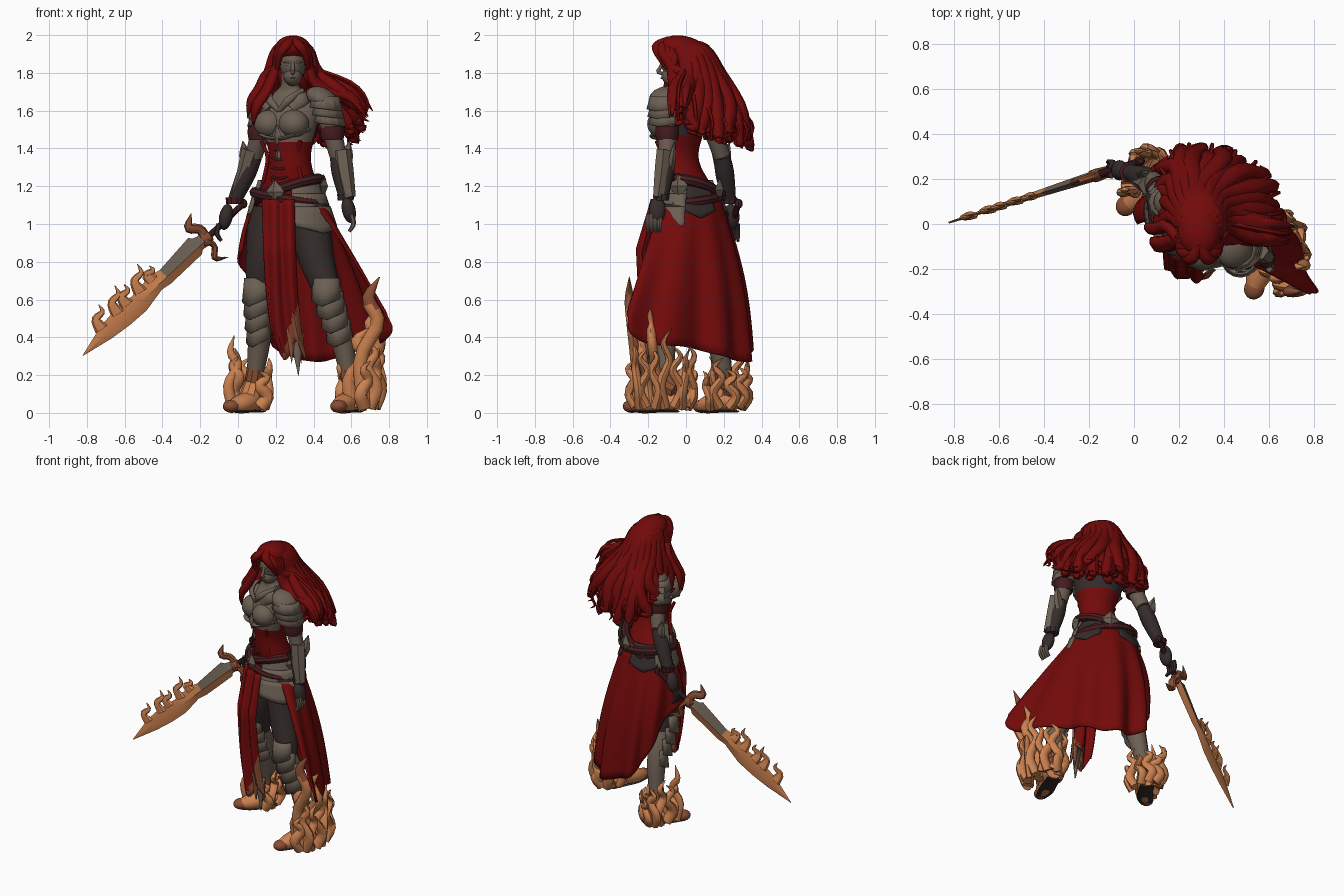
import bpy, bmesh, math, random
from mathutils import Vector as V, Matrix, Euler

random.seed(4)
if "Cube" in bpy.data.objects:
    bpy.data.objects.remove(bpy.data.objects["Cube"])


def material(name, *rgb):
    m = bpy.data.materials.new(name)
    m.use_nodes = True
    m.diffuse_color = (*rgb, 1)
    m.node_tree.nodes["Principled BSDF"].inputs["Base Color"].default_value = (*rgb, 1)
    return m


RED = material("crimson", .17, .003, .003)
STEEL = material("weathered steel", .15, .115, .086)
SKIN = material("ashen skin", .145, .108, .082)
FLAME = material("flame orange", .6, .22, .08)
DARK = material("dark leather", .036, .025, .024)
MAROON = material("maroon leather", .06, .012, .013)
EMBER = material("ember brown", .25, .075, .033)


# ---- shared builders ----
def spline(pts, n):
    """Smooth path through points, n samples."""
    p = [V(q) for q in pts]
    p = [2 * p[0] - p[1]] + p + [2 * p[-1] - p[-2]]
    out = []
    for k in range(n):
        x = k / (n - 1) * (len(p) - 3)
        i = min(int(x), len(p) - 4)
        t, (a, b, c, d) = x - i, p[i:i + 4]
        out.append(.5 * (2 * b + (c - a) * t + (2 * a - 5 * b + 4 * c - d) * t * t
                         + (3 * b - 3 * c + d - a) * t ** 3))
    return out


def loft(bm, rings, mi=0):
    rows = [[bm.verts.new(p) for p in r] for r in rings]
    n = len(rows[0])
    faces = [bm.faces.new((a[i], a[(i + 1) % n], b[(i + 1) % n], b[i]))
             for a, b in zip(rows, rows[1:]) for i in range(n)]
    faces += [bm.faces.new(rows[0][::-1]), bm.faces.new(rows[-1])]
    for f in faces:
        f.material_index = mi
    return faces


def sweep(bm, pts, radii, flat=1, mi=0, n=14, sides=10):
    path = spline(pts, n)
    rad = [max(r.x, .002) for r in spline([(r, 0, 0) for r in radii], n)]
    t = path[1] - path[0]
    nor = V((0, -1, 0)) if abs(t.normalized().z) > .6 else V((0, 0, 1))
    rings = []
    for i, p in enumerate(path):
        t = (path[min(i + 1, n - 1)] - path[max(i - 1, 0)]).normalized()
        nor = (nor - t * nor.dot(t)).normalized()
        side = t.cross(nor)
        rings.append([p + rad[i] * (side * math.cos(a) + nor * math.sin(a) * flat)
                      for a in [math.tau * k / sides for k in range(sides)]])
    return loft(bm, rings, mi)


def ball(bm, c, r, rot=(0, 0, 0), mi=0, seg=20, rows=12):
    mat = Matrix.LocRotScale(V(c), Euler([math.radians(a) for a in rot]), V(r))
    new = bmesh.ops.create_uvsphere(bm, u_segments=seg, v_segments=rows, radius=1, matrix=mat)
    for f in {f for v in new["verts"] for f in v.link_faces}:
        f.material_index = mi


def patch(bm, fn, nu, nv, mi=0):
    g = [[bm.verts.new(fn(u / nu, v / nv)) for u in range(nu + 1)] for v in range(nv + 1)]
    faces = [bm.faces.new((g[v][u], g[v][u + 1], g[v + 1][u + 1], g[v + 1][u]))
             for v in range(nv) for u in range(nu)]
    for f in faces:
        f.material_index = mi
    return faces


def lame(bm, c, facing, r, h, flare, spread, point):
    """Curved armour plate wrapped round a vertical limb, pointed at the lower middle."""
    def at(u, v):
        turn = Matrix.Rotation(math.radians((2 * u - 1) * spread), 3, "Z")
        drop = h * (.5 - v) - point * v * (1 - abs(2 * u - 1))
        return c + turn @ facing * (r + flare * v) + V((0, 0, drop))
    patch(bm, at, 8, 2)


def finish(name, bm, *mats, thick=0, angle=45):
    bmesh.ops.recalc_face_normals(bm, faces=bm.faces)
    me = bpy.data.meshes.new(name)
    bm.to_mesh(me)
    bm.free()
    for m in mats:
        me.materials.append(m)
    ob = bpy.data.objects.new(name, me)
    bpy.context.collection.objects.link(ob)
    if thick:
        s = ob.modifiers.new("Thickness", "SOLIDIFY")
        s.thickness, s.offset = thick, 0
    bpy.ops.object.select_all(action="DESELECT")
    ob.select_set(True)
    bpy.context.view_layer.objects.active = ob
    bpy.ops.object.shade_smooth_by_angle(angle=math.radians(angle))


# ---- turned body frame: left and forward axes ----
LEFT, FWD = V((.88, -.47, 0)), V((-.47, -.88, 0))


def body(l, f, z):
    return V((.28, 0, z)) + LEFT * l + FWD * f


def around(c, rx, ry, deg, z):
    a = math.radians(deg)
    return V((*c, z)) + LEFT * rx * math.cos(a) - FWD * ry * math.sin(a)


HIP = (.27, .025)

# torso: corset below, breastplate above, bare neck
bm = bmesh.new()
ctrl = [(1.08, .185, .14, .025), (1.18, .165, .13, .01), (1.3, .12, .108, -.03), (1.38, .115, .105, -.04),
        (1.47, .14, .12, -.035), (1.56, .165, .125, -.02), (1.63, .16, .105, -.01), (1.69, .1, .07, 0),
        (1.73, .05, .052, -.015), (1.8, .046, .05, -.025)]
sizes = spline([c[1:] for c in ctrl], 46)
heights = spline([(c[0], 0, 0) for c in ctrl], 46)
faces = loft(bm, [[around((.275, s.z), s.x, s.y, d, h.x) for d in range(0, 360, 12)]
                  for s, h in zip(sizes, heights)])
for f in faces:
    c = f.calc_center_median()
    front = (c - V((.28, 0, 0))).dot(FWD) > .03
    f.material_index = (2 if c.z > 1.71 else 0 if c.z < (1.44 if front else 1.47)
                        else 1 if front else 3)
finish("torso", bm, RED, STEEL, SKIN, DARK)

# breastplate cups, trims and collar plates
bm = bmesh.new()
for s in (-1, 1):
    ball(bm, body(s * .074, .105, 1.53), (.082, .078, .075), (0, 0, -28))
    sweep(bm, [body(s * .005, .15, 1.45), body(s * .08, .16, 1.465), body(s * .15, .07, 1.5)], [.016] * 3, .6)
    sweep(bm, [body(0, .135, 1.6), body(s * .06, .13, 1.66), body(s * .1, .05, 1.71)], [.012, .02, .012], .6)
    sweep(bm, [body(s * .06, .11, 1.61), body(s * .11, .07, 1.66), body(s * .11, -.02, 1.68)], [.035, .038, .02], .6)
ball(bm, body(0, .16, 1.47), (.028, .02, .06), (0, 0, -28), seg=4, rows=2)
ball(bm, body(0, .14, 1.37), (.016, .012, .05), (0, 0, -28), seg=4, rows=2)
finish("breastplate", bm, STEEL)

# corset seams and lacing
bm = bmesh.new()
for l in (-.09, -.045, .045, .09):
    sweep(bm, [body(l * 1.3, .115, 1.44), body(l, .132 - abs(l) * .4, 1.35), body(l * 1.3, .13 - abs(l) * .4, 1.22)],
          [.01] * 3)
for z in (1.25, 1.3, 1.35, 1.4):
    sweep(bm, [body(-.045, .125, z), body(0, .142, z - .01), body(.045, .125, z)], [.006] * 3, mi=1, n=6)
finish("corset_seams", bm, RED, MAROON)

# belts and diamond buckles
bm = bmesh.new()
for tilt, z, r in ((.06, 1.18, .178), (-.03, 1.14, .19)):
    sweep(bm, [around(HIP, r, r * .8, d, z + tilt * math.cos(math.radians(d))) for d in range(0, 361, 30)],
          [.028] * 13, 1, 0, 40, 8)
for d, z in ((-88, 1.17), (10, 1.2), (92, 1.18)):
    ball(bm, around(HIP, .195, .17, d, z), (.055, .025, .065), (0, 0, d + 62), 1, 4, 2)
finish("belts", bm, MAROON, STEEL, angle=25)

# layered hip plates, dark leather ones behind
bm = bmesh.new()
for a0, a1, rows, z, mi in ((-62, 25, 3, 1.23, 0), (160, 225, 2, 1.23, 0), (25, 75, 2, 1.2, 1), (108, 165, 2, 1.2, 1)):
    for k in range(rows):
        patch(bm, lambda u, v: around(HIP, .165 + .03 * k + .035 * v, .135 + .02 * k + .03 * v, a0 + (a1 - a0) * u,
                                      z - .07 * k - .1 * v * (1 - .4 * mi) - .04 * v * (1 - abs(2 * u - 1))), 10, 4, mi)
finish("hip_plates", bm, STEEL, DARK, thick=.014, angle=25)

# trailing skirt, open at the front
HEM = spline([(.03, 0, .86), (.06, .18, .66), (.15, .29, .42), (.25, .33, .31), (.42, .32, .27),
              (.55, .19, .3), (.67, 0, .35), (.78, -.24, .38), (.81, -.33, .53)], 73)


def skirt(u, v):
    top = around(HIP, .185, .15, 215 - 240 * u, 1.14)
    p = top.lerp(HEM[round(u * 72)], v)
    out = (p - V((.32, .02, p.z))).normalized()
    bulge = .05 * math.sin(math.pi * v) * (1 - u * .7) * min(1, .2 + u * 4)
    return p + out * (bulge + .024 * v * math.sin(u * 42) + .012 * v * math.sin(u * 23 + 1))


bm = bmesh.new()
patch(bm, skirt, 72, 16)
finish("skirt", bm, RED, thick=.012, angle=70)


# hanging front panel with scorched edge and pointed tails
def panel(u, v):
    x0 = .13 + .02 * v + .04 * v ** 4
    drop = .8 - .05 * math.cos(u * 9)
    return V((x0 + (.165 + .005 * v) * u, -.13 - .09 * min(1, v * 3) + .018 * math.sin(u * 13 + v)
              - .06 * (u - .3) * (1 - v), 1.13 - drop * v))


bm = bmesh.new()
for f in patch(bm, panel, 24, 24):
    c = f.calc_center_median()
    f.material_index = int(c.z < .3 + 3.6 * (c.x - .235) and c.z < .6)
for x, y, z0, z1, w, mi in ((.31, -.2, .42, .19, .04, 2), (.275, -.205, .45, .26, .035, 1), (.325, -.19, .42, .26, .02, 1)):
    patch(bm, lambda u, v: V((x + w * (2 * u - 1) * (1 - v) + .01 * v, y, z0 + (z1 - z0) * v)), 2, 4, mi)
finish("front_panel", bm, RED, EMBER, STEEL, thick=.012)

# legs: trousers, greaves, ankle wraps and feet
plates = bmesh.new()
LEGS = {"left": ([(.37, -.03, 1.08), (.415, -.08, .82), (.49, -.145, .6), (.545, -.12, .42), (.595, -.1, .15)],
                 [(.625, -.05, .055), (.59, -.14, .06), (.555, -.22, .045), (.53, -.295, .035)]),
        "right": ([(.17, .07, 1.08), (.135, .06, .82), (.108, .09, .6), (.115, .16, .42), (.085, .21, .15)],
                  [(.11, .26, .055), (.06, .18, .06), (.01, .12, .045), (-.04, .075, .035)])}
for side, (leg, foot) in LEGS.items():
    bm = bmesh.new()
    sweep(bm, leg[:3], [.115, .095, .064], n=12, sides=16)
    sweep(bm, leg[2:], [.06, .062, .04], mi=1, sides=16)
    toe_dir = (V(foot[3]) - V(foot[0])).normalized()
    toe_dir.z = 0
    yaw = math.degrees(math.atan2(toe_dir.x, -toe_dir.y))
    for k in range(4):
        c = V(leg[2]).lerp(V(leg[3]), .4 * k - .35)
        lame(plates, c, toe_dir, .068 - .004 * k, .1, .012, 95, .05)
    ball(bm, V(leg[2]) + toe_dir * .045, (.04, .045, .06), (0, 0, yaw), 1, 4, 2)
    sweep(bm, [V(leg[4]).lerp(V(leg[3]), .3), leg[4], V(foot[0]) + V((0, 0, .06))], [.048, .05, .05], mi=3, n=8)
    sweep(bm, [V(leg[4]) + V((0, 0, .02)), V(foot[1]) + V((0, 0, .01))], [.045, .06], mi=2, n=5)
    sweep(bm, foot, [.05, .062, .058, .034], .85, 2, 12, 14)
    ball(bm, V(foot[3]) - toe_dir * .01, (.045, .05, .035), (0, 0, yaw), 3)
    sweep(bm, [V((p[0], p[1], .008)) for p in foot], [.045, .05, .05, .03], .15, 4, 8, 10)
    finish(side + "_leg", bm, DARK, STEEL, FLAME, EMBER, DARK, angle=35)

# flames curling up round the heels, leaving the toes clear; tallest tip is charred
for side, c, rx, ry, start, count in (("left", (.65, -.13), .09, .14, -75, 13), ("right", (.07, .2), .08, .1, -45, 9)):
    bm = bmesh.new()
    for k in range(count):
        a = math.radians(start + 250 * k / (count - 1))
        out = V((math.cos(a), math.sin(a), 0))
        h = random.uniform(.18, .3) + (.14 * max(0, out.x) if side == "left" else .04 * max(0, -out.x))
        b = V((c[0] + rx * out.x * .8, c[1] + ry * out.y, .03))
        w = V((-out.y, out.x, 0)) * random.choice((-.028, .028))
        sweep(bm, [b, b + out * .03 + w + V((0, 0, h * .3)), b + out * .015 - w * .7 + V((0, 0, h * .6)),
                   b + out * .04 + w * .6 + V((0, 0, h * .82)), b + out * .025 - w + V((0, 0, h))],
              [.036, .034, .028, .019, .002], .75, sides=8)
    if side == "left":
        for x, y, h in ((.69, -.25, .72), (.7, -.14, .56), (.63, -.19, .45)):
            sweep(bm, [(x - .02, y, .03), (x - .04, y - .02, h * .4), (x + .05, y - .04, h * .66),
                       (x, y - .05, h * .84), (x + .06, y - .05, h)], [.04, .036, .036, .034, .002], .75)
    else:
        sweep(bm, [(-.03, .15, .03), (-.05, .14, .15), (.0, .15, .25), (-.04, .15, .32), (-.02, .15, .41)],
              [.03, .028, .024, .02, .002], .75)
    for f in bm.faces:
        f.material_index = int(f.calc_center_median().z > .56)
    finish(side + "_flames", bm, FLAME, EMBER)

# arms with pauldrons, bracers and gloves
ARMS = {"left": [(.46, -.11, 1.63), (.5, -.1, 1.48), (.53, -.1, 1.36), (.57, -.13, 1.14), (.6, -.17, 1.02)],
        "right": [(.14, .1, 1.62), (.115, .15, 1.48), (.085, .19, 1.36), (-.02, .23, 1.12), (-.1, .245, .97)]}
for side, arm in ARMS.items():
    p = [V(q) for q in arm]
    s = 1 if side == "left" else -1
    big = 1 if side == "left" else .8
    bm = bmesh.new()
    sweep(bm, p[:3], [.06, .052, .045], mi=2, sides=14)
    sweep(bm, [p[2], p[2].lerp(p[3], .4), p[3]], [.044, .05, .036], mi=1, sides=14)
    sweep(bm, [p[1] + V((0, 0, .04)), p[1], p[1] - V((0, 0, .035))], [.062, .064, .058], mi=3, n=6, sides=14)
    ball(bm, p[0] + V((-s * .015, 0, .035)), (.09 * big, .088 * big, .055), (0, s * 28, -20), 0, 16, 10)
    for k in range(3):
        lame(plates, p[0].lerp(p[1], .27 * k - .1), LEFT * s, (.076 - .002 * k) * big, .055, .018, 115, .02)
    # bracer shell, elbow spike and cuff
    o = V((s * .018, -.018, 0))
    sweep(bm, [p[2] + o + V((0, 0, .03)), p[2].lerp(p[3], .35) + o, p[3] + o],
          [.05, .05, .036] if s > 0 else [.05, .036, .01], .85, 0, 8, 6)
    e = p[2] + V((s * .02, .02, 0))
    sweep(bm, [e - V((0, 0, .07)), e + V((s * .025, .01, 0)), e + V((s * .04, .02, .08))], [.03, .035, .002], .6, 0, 8, 6)
    sweep(bm, [p[3] + V((0, 0, .02)), p[3] - V((0, 0, .015))], [.046, .042], mi=3 if s < 0 else 1, n=3)
    # hand and fingers
    ball(bm, p[3].lerp(p[4], .55), (.036, .045, .07), (0, 12 * -s, 0), 1)
    for k in range(4):
        f = p[4] + V((0, -.03 + .02 * k, 0))
        sweep(bm, [f + V((0, 0, .03)), f + V((s * .012, 0, -.02)), f + V((-s * .012, 0, -.06))],
              [.014, .013, .009], mi=0 if s > 0 else 1, n=6, sides=6)
    finish(side + "_arm", bm, STEEL, DARK, SKIN, MAROON, angle=35)
finish("armor_plates", plates, STEEL, thick=.01, angle=25)

# sword: diamond-section blade, flaming back edge, horned guard and grip
base = V((-.17, .215, .92))
U = (V((-.825, .005, .3)) - base).normalized()
W = (V((0, 0, 1)) - U * U.z).normalized()
N = U.cross(W)


def sw(u, v):
    return base + U * u + W * v


bm = bmesh.new()
prof = [(0, .035, -.035), (.05, .05, -.03), (.07, .07, -.045), (.3, .05, -.045), (.36, .065, -.035), (.5, .05, -.06),
        (.62, .06, -.055), (.74, .05, -.04), (.92, .002, -.002)]
for f in loft(bm, [[sw(u, a), sw(u, 0) + N * .024 * (1 - u * .9), sw(u, b), sw(u, 0) - N * .024 * (1 - u * .9)]
                   for u, a, b in prof]):
    d = f.calc_center_median() - base
    f.material_index = int(d.dot(U) < .32 and d.dot(W) > 0)
for u, h in ((.37, .08), (.46, .15), (.56, .11), (.63, .15), (.75, .13)):
    b = sw(u, .035)
    sweep(bm, [b, b + V((-.03, -.01, h * .4)), b + V((.005, 0, h * .7)), b + V((-.015, 0, h))],
          [.038, .023, .014, .002], .5, n=12, sides=8)
for k in (-1, 1):
    sweep(bm, [base, sw(-.01, k * .06), sw(.03, k * .11), sw(-.03, k * .155)], [.03, .026, .026, .002], .6, 2, 12, 8)
sweep(bm, [base, sw(-.12, 0), sw(-.27, 0)], [.018, .016, .016], mi=3, n=8)
ball(bm, sw(-.28, 0), (.022, .022, .026), mi=3, seg=8, rows=6)
ball(bm, base, (.04, .03, .04), mi=2, seg=8, rows=6)
finish("sword", bm, FLAME, STEEL, EMBER, MAROON, angle=25)

# head and facial features
bm = bmesh.new()
ball(bm, (.29, -.035, 1.85), (.07, .095, .1))
ball(bm, (.29, -.065, 1.785), (.05, .065, .055))
sweep(bm, [(.29, -.122, 1.86), (.29, -.138, 1.825), (.29, -.147, 1.805), (.29, -.12, 1.795)],
      [.009, .01, .012, .007], n=8)
sweep(bm, [(.272, -.118, 1.772), (.29, -.128, 1.772), (.308, -.118, 1.772)], [.003, .007, .003], .8, 0, 7, 8)
for s in (-1, 1):
    x = .29 + s * .028
    ball(bm, (x, -.117, 1.838), (.011, .005, .0025), mi=1)
    sweep(bm, [(x - s * .018, -.124, 1.85), (x, -.122, 1.858), (x + s * .022, -.105, 1.854)], [.004, .006, .003], n=6)
finish("head", bm, SKIN, DARK)

# hair: cap, layered flowing locks, face-framing locks and loose wisps
bm = bmesh.new()
ball(bm, (.29, -.02, 1.925), (.097, .13, .072), (-9, 0, 0))
ball(bm, (.3, .06, 1.83), (.11, .085, .14))
ENDS = spline([(.12, .02, 1.56), (.12, .17, 1.5), (.18, .31, 1.46), (.34, .33, 1.43), (.51, .27, 1.43),
               (.61, .16, 1.45), (.64, .02, 1.52), (.67, -.05, 1.57)], 52)
for k in range(52):
    t, layer = k / 51, (1, .82, .92, .62)[k % 4]
    a = math.radians(175 - 190 * t)
    ca, sa = math.cos(a), math.sin(a)
    end = V((.31, .02, 1.5)).lerp(ENDS[k], layer) + V((random.uniform(-.02, .02), 0, random.uniform(-.03, .08)))
    mid = V((.295 + .125 * ca * layer, .03 + .15 * sa * layer, 1.8))
    low = mid.lerp(end, .55) + V((max(ca, -.2), sa, .1)) * .03 * layer
    w = V((-sa, ca, 0)) * random.uniform(-.045, .045)
    sweep(bm, [(.29 + .03 * ca, -.03 + .05 * sa, 1.965), (.29 + .085 * ca, .0 + .11 * sa, 1.92), mid, low + w,
               end - w, end + w + V((ca, sa, .3)) * .02], [.02, .034, .042, .045, .032, .002], .8, n=18, sides=8)
for s, pts in ((-1, [(.17, -.07, 1.76), (.135, -.08, 1.69), (.09, -.08, 1.62), (.075, -.06, 1.53)]),
               (1, [(.41, -.05, 1.76), (.48, -.05, 1.71), (.6, -.06, 1.68), (.69, -.07, 1.57)])):
    for k in range(4):
        off = V((s * .012 * k, .03 * k, .014 * k))
        sweep(bm, [(.29 + s * .012, -.12 + .03 * k, 1.965), (.29 + s * .072, -.125 + .025 * k, 1.915),
                   (.29 + s * .09, -.075, 1.83)] + [V(q) + off * (1 - 2 * (k % 2) * .6) for q in pts],
              [.022, .03, .028, .03, .03, .026, .002], .8, n=18, sides=8)
    # swept fringe on each side of the parting
    sweep(bm, [(.29 + s * .004, -.09, 1.975), (.29 + s * .035, -.155, 1.945), (.29 + s * .068, -.14, 1.895),
               (.29 + s * .082, -.1, 1.82)], [.025, .027, .024, .012], .8, n=14, sides=8)
for k in range(13):
    e = ENDS[4 * k + 2]
    d = (e - V((.3, 0, e.z))).normalized()
    sweep(bm, [(.3 + d.x * .09, .02 + d.y * .1, 1.83), e + V((0, 0, .18)) - d * .06, e + V((0, 0, .08)) + d * .02, e,
               e + d * .03 + V((0, 0, -.02))], [.01, .012, .01, .009, .002], sides=5)
finish("hair", bm, RED, angle=60)
